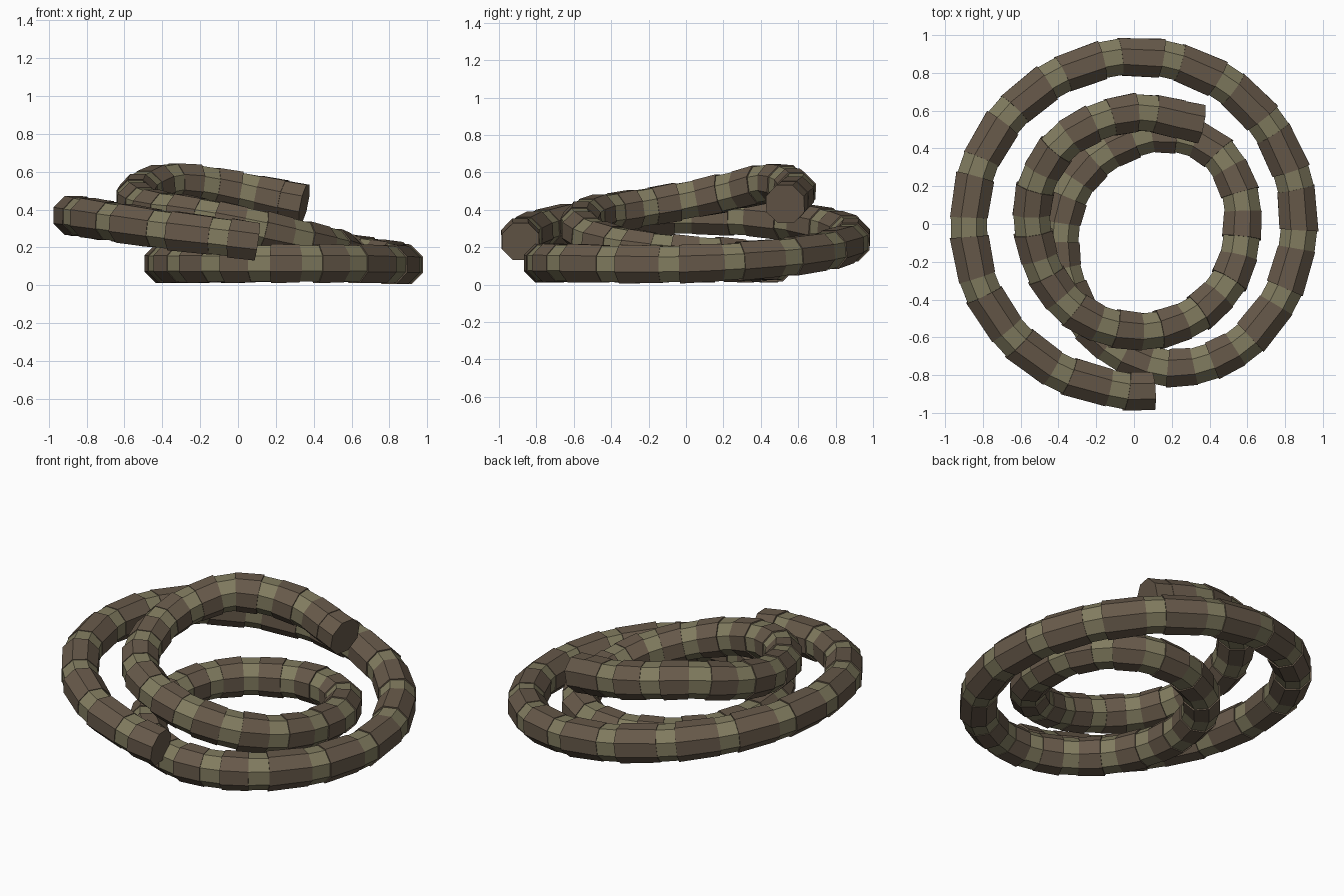
import bpy, bmesh, math
from mathutils import Vector

if "Cube" in bpy.data.objects:
    bpy.data.objects.remove(bpy.data.objects["Cube"])

# centre line of the coil, from the outer end to the inner end
PATH = [(.1, -.885, .23), (-.04, -.885, .25), (-.36, -.8, .29), (-.62, -.62, .33), (-.81, -.34, .36),
        (-.875, 0, .37), (-.81, .34, .36), (-.62, .62, .33), (-.34, .81, .29),
        (0, .89, .245), (.34, .82, .2), (.62, .63, .16), (.81, .34, .13),
        (.875, 0, .11), (.79, -.36, .11), (.57, -.64, .115), (.25, -.765, .115),
        (-.05, -.69, .115), (-.27, -.49, .115), (-.385, -.2, .115), (-.36, .1, .115),
        (-.22, .32, .115), (0, .45, .115), (.2, .48, .12), (.42, .4, .13),
        (.55, .2, .15), (.575, 0, .16), (.52, -.27, .19), (.33, -.48, .24),
        (.05, -.57, .31), (-.25, -.5, .37), (-.45, -.3, .4), (-.54, 0, .45),
        (-.5, .25, .5), (-.33, .47, .545), (0, .59, .5), (.35, .53, .43)]
P = [Vector(p) for p in PATH]
P = [2 * P[0] - P[1]] + P + [2 * P[-1] - P[-2]]

# dense smooth sampling of the path
pts = []
for i in range(1, len(P) - 2):
    a, b, c, d = P[i - 1:i + 3]
    for k in range(12):
        t = k / 12
        pts.append(.5 * (2 * b + (c - a) * t + (2 * a - 5 * b + 4 * c - d) * t * t
                         + (3 * b - a - 3 * c + d) * t ** 3))
pts.append(P[-2])
dist = [0]
for a, b in zip(pts, pts[1:]):
    dist.append(dist[-1] + (b - a).length)
total = dist[-1]


def at(s):
    s = max(0, min(total, s))
    for i in range(len(dist) - 1):
        if dist[i + 1] >= s:
            return pts[i].lerp(pts[i + 1], (s - dist[i]) / (dist[i + 1] - dist[i]))
    return pts[-1]


def material(name, col):
    m = bpy.data.materials.new(name)
    m.diffuse_color = (*col, 1)
    m.use_nodes = True
    m.node_tree.nodes["Principled BSDF"].inputs["Base Color"].default_value = m.diffuse_color
    return m


bm = bmesh.new()


def ring(s, r):
    c, t = at(s), (at(s + .03) - at(s - .03)).normalized()
    side = t.cross(Vector((0, 0, 1))).normalized()
    up = side.cross(t)
    return [bm.verts.new(c + r * (math.cos(a) * side + math.sin(a) * up))
            for a in [(k + .5) * math.pi / 4 for k in range(8)]]


def bridge(a, b, mat):
    for k in range(8):
        f = bm.faces.new((a[k], a[(k + 1) % 8], b[(k + 1) % 8], b[k]))
        f.material_index = mat


# alternating raised brown sleeves and recessed green bands
s, brown, prev = 0, True, None
while s < total - 1e-4:
    outer = s < 5
    length = (.14 if s == 0 else .22 if outer else .14) if brown else .1
    e = s + length
    if total - e < .09:
        e, brown = total, True
    r0, r1 = (.108, .112) if brown else (.104, .104)
    a, b = ring(s, r0), ring(e, r1)
    if prev:
        bridge(prev, a, 0)
    else:
        bm.faces.new(a)
    bridge(a, b, 0 if brown else 1)
    prev, s, brown = b, e, not brown
bm.faces.new(prev)
bmesh.ops.recalc_face_normals(bm, faces=bm.faces)

me = bpy.data.meshes.new("coiled_hose")
bm.to_mesh(me)
bm.free()
me.materials.append(material("brown", (.135, .1, .068)))
me.materials.append(material("olive", (.22, .2, .115)))
bpy.context.collection.objects.link(bpy.data.objects.new("coiled_hose", me))
